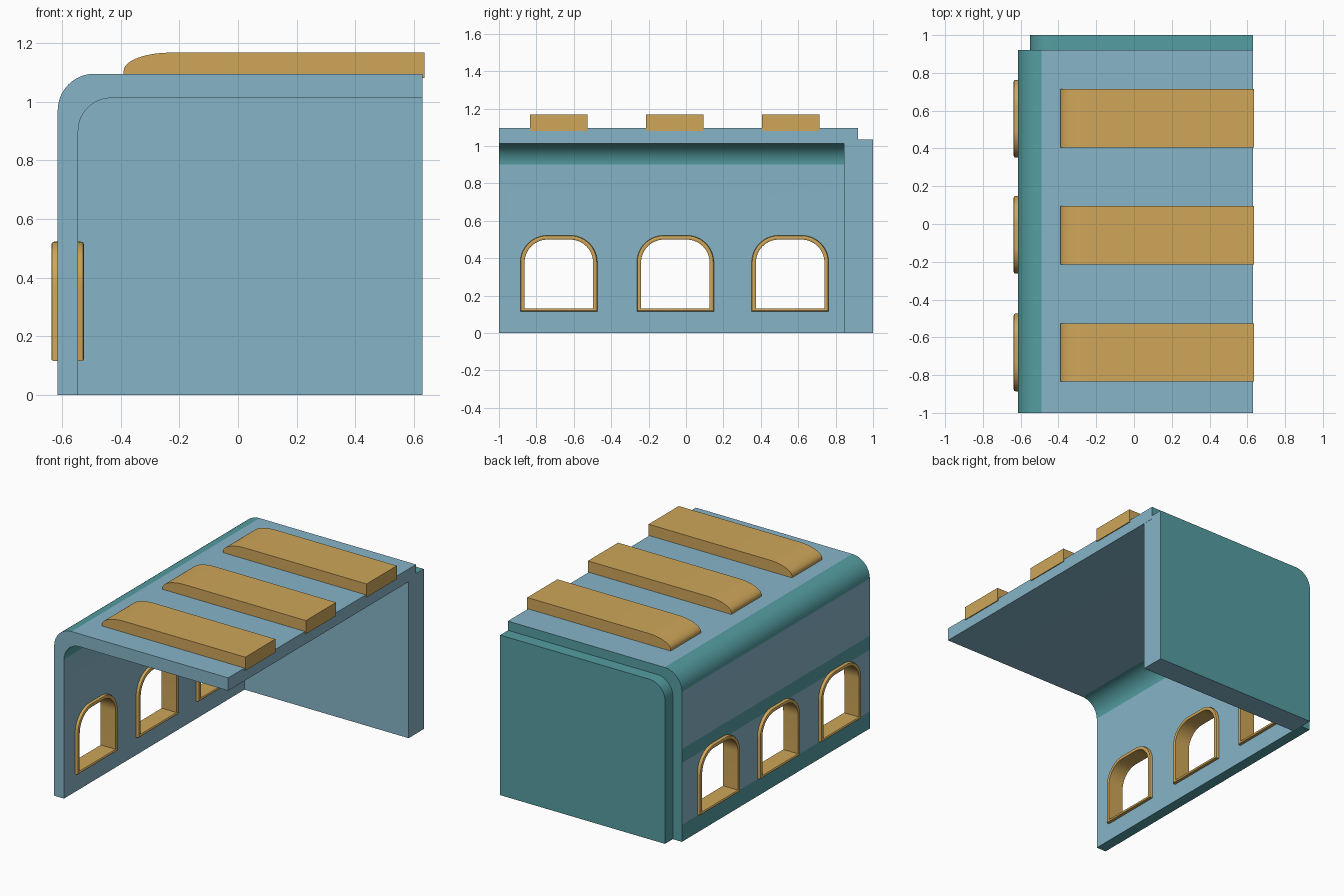
import bpy, bmesh, math
from mathutils import Vector

if "Cube" in bpy.data.objects:
    bpy.data.objects.remove(bpy.data.objects["Cube"])


def material(name, rgb):
    m = bpy.data.materials.new(name)
    m.diffuse_color = (*rgb, 1)
    m.use_nodes = True
    m.node_tree.nodes["Principled BSDF"].inputs["Base Color"].default_value = m.diffuse_color
    return m


BLUE = material("wall_blue", (0.24, 0.46, 0.58))
TEAL = material("wall_teal", (0.09, 0.34, 0.36))
GOLD = material("gold_trim", (0.62, 0.38, 0.10))


def finish(name, bm, mats, pick=None):
    bmesh.ops.recalc_face_normals(bm, faces=bm.faces)
    if pick:
        for f in bm.faces:
            f.material_index = int(pick(f.calc_center_median(), f.normal))
    me = bpy.data.meshes.new(name)
    bm.to_mesh(me)
    bm.free()
    for m in mats:
        me.materials.append(m)
    ob = bpy.data.objects.new(name, me)
    bpy.context.collection.objects.link(ob)
    return ob


def loft(bm, rings, closed=False):
    rows = [[bm.verts.new(p) for p in ring] for ring in rings]
    n = len(rows[0])
    pairs = list(zip(rows, rows[1:])) + ([(rows[-1], rows[0])] if closed else [])
    for a, b in pairs:
        for i in range(n):
            j = (i + 1) % n
            bm.faces.new((a[i], a[j], b[j], b[i]))
    if not closed:
        bm.faces.new(rows[0])
        bm.faces.new(rows[-1])


def extrude_y(name, profile, y0, y1, mats, pick=None):
    bm = bmesh.new()
    loft(bm, [[(x, y, z) for x, z in profile] for y in (y0, y1)])
    return finish(name, bm, mats, pick)


def arc(cx, cz, rx, rz, a0, a1, n=14):
    return [(cx + rx * math.cos(math.radians(a0 + (a1 - a0) * i / n)),
             cz + rz * math.sin(math.radians(a0 + (a1 - a0) * i / n)))
            for i in range(n + 1)]


def window_ring(x, yc, inset):
    # Arched outline: square bottom, rounded upper corners
    hw, z0, z1 = 0.206 - inset, 0.115 + 0.7 * inset, 0.522 - inset
    r = 0.145 - inset
    pts = [(-hw, z0), (hw, z0)]
    pts += arc(hw - r, z1 - r, r, r, 0, 90) + arc(r - hw, z1 - r, r, r, 90, 180)
    return [(x, yc + y, z) for y, z in pts]


def smooth(ob):
    bpy.ops.object.select_all(action='DESELECT')
    ob.select_set(True)
    bpy.context.view_layer.objects.active = ob
    bpy.ops.object.shade_smooth_by_angle(angle=math.radians(30))


# Shell: side wall and roof in one bent sheet
outer = [(-0.615, 0), (-0.615, 0.11), (-0.615, 0.51), (-0.615, 0.60)]
outer += arc(-0.49, 0.97, 0.125, 0.125, 180, 90) + [(0.63, 1.095)]
inner = [(0.63, 1.012)] + arc(-0.433, 0.90, 0.112, 0.112, 90, 180) + [(-0.545, 0)]


def shell_teal(c, n):
    bend = abs(n.x) > 0.02 and abs(n.z) > 0.02
    band = n.x < -0.9 and (c.z < 0.11 or 0.51 < c.z < 0.60)
    return bend or band or n.y > 0.9 or n.z < -0.9 and c.z < 0.01


shell = extrude_y("shell", outer + inner, -1, 0.92, [BLUE, TEAL], shell_teal)

# Back wall, stepped in from the shell
back = [(-0.55, 0)] + arc(-0.44, 0.925, 0.11, 0.11, 180, 90) + [(0.629, 1.035), (0.629, 0)]
back_wall = extrude_y("back_wall", back, 0.845, 1.0, [BLUE, TEAL],
                      lambda c, n: n.y > 0.9 or (n.z > 0.01 or n.x < -0.9))

# Windows: openings cut in the wall, with rounded frames
frames = []
for i, yc in enumerate((-0.68, -0.057, 0.557)):
    bm = bmesh.new()
    loft(bm, [window_ring(x, yc, 0.010) for x in (-0.75, -0.40)])
    cutter = finish("window_cutter", bm, [BLUE, TEAL])
    cutter.hide_render = True
    mod = shell.modifiers.new("opening", 'BOOLEAN')
    mod.operation, mod.solver, mod.object = 'DIFFERENCE', 'EXACT', cutter
    bpy.context.view_layer.objects.active = shell
    bpy.ops.object.modifier_apply(modifier=mod.name)
    bpy.data.objects.remove(cutter)

    half = [(0.046, 0), (0.053, 0.003), (0.056, 0.010), (0.056, 0.016), (0.053, 0.023)]
    section = half + [(-d, s) for d, s in reversed(half)]
    bm = bmesh.new()
    loft(bm, [window_ring(-0.581 + d, yc, s) for d, s in section], closed=True)
    frames.append(finish(f"window_frame_{i + 1}", bm, [GOLD]))

# Roof ribs with a rounded outer end
rib = [(-0.39, 1.08)] + arc(-0.23, 1.105, 0.16, 0.062, 180, 90) + [(0.636, 1.167), (0.636, 1.08)]
ribs = [extrude_y(f"roof_rib_{i + 1}", rib, yc - 0.154, yc + 0.154, [GOLD])
        for i, yc in enumerate((-0.68, -0.06, 0.56))]

for ob in [shell, back_wall] + frames + ribs:
    smooth(ob)
